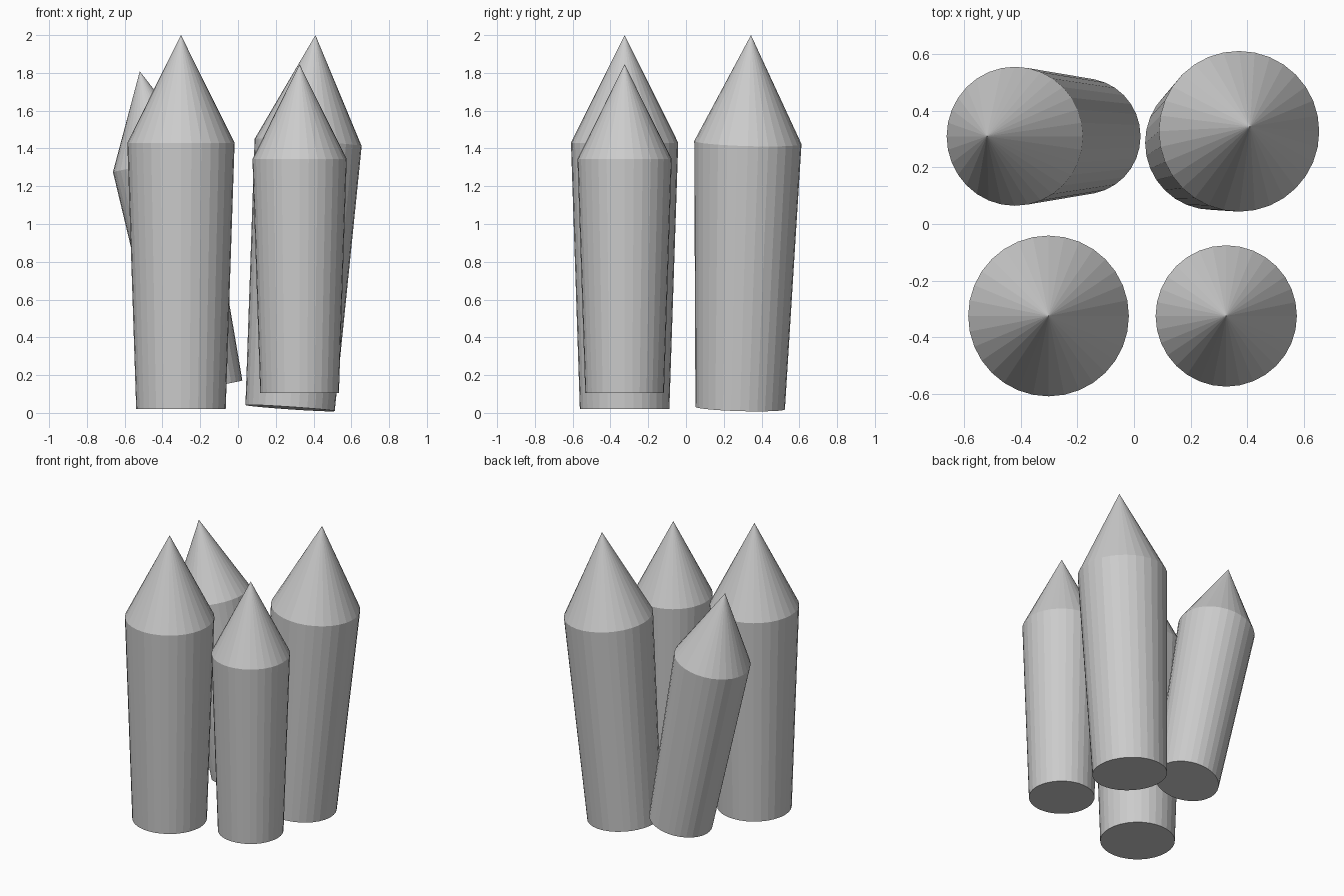
import bpy, bmesh, math
from mathutils import Vector

if "Cube" in bpy.data.objects:
    bpy.data.objects.remove(bpy.data.objects["Cube"])

SIDES = 32
LENGTH, SHOULDER = 1.98, 1.41      # full-size stake: total height, height of the shoulder
R_BOTTOM, R_SHOULDER = 0.237, 0.284


def stake(name, tip, scale, lean=(0, 0)):
    """Tapered post with a conical point; lean is the axis slope (dx/dz, dy/dz)."""
    bm = bmesh.new()

    def ring(r, z):
        return [bm.verts.new((r * math.cos(a), r * math.sin(a), z))
                for a in (2 * math.pi * i / SIDES for i in range(SIDES))]

    # local origin is the tip, the post hangs below it
    low = ring(R_BOTTOM, -LENGTH)
    high = ring(R_SHOULDER, SHOULDER - LENGTH)
    apex = bm.verts.new((0, 0, 0))
    bm.faces.new(low[::-1])
    for i in range(SIDES):
        j = (i + 1) % SIDES
        bm.faces.new((low[i], low[j], high[j], high[i]))
        bm.faces.new((high[i], high[j], apex))
    mesh = bpy.data.meshes.new(name)
    bm.to_mesh(mesh)
    bm.free()
    ob = bpy.data.objects.new(name, mesh)
    bpy.context.collection.objects.link(ob)
    ob.location = tip
    ob.scale = (scale,) * 3
    axis = Vector((lean[0], lean[1], 1))
    ob.rotation_euler = Vector((0, 0, 1)).rotation_difference(axis).to_euler()


# two upright stakes in front, two leaning ones behind
stake("front_left_stake", (-0.302, -0.325, 2.0), 1.0)
stake("front_right_stake", (0.326, -0.325, 1.845), 0.879)
stake("back_left_stake", (-0.52, 0.31, 1.808), 0.865, (-0.204, 0))
stake("back_right_stake", (0.41, 0.344, 2.0), 1.0, (0.068, 0.029))
